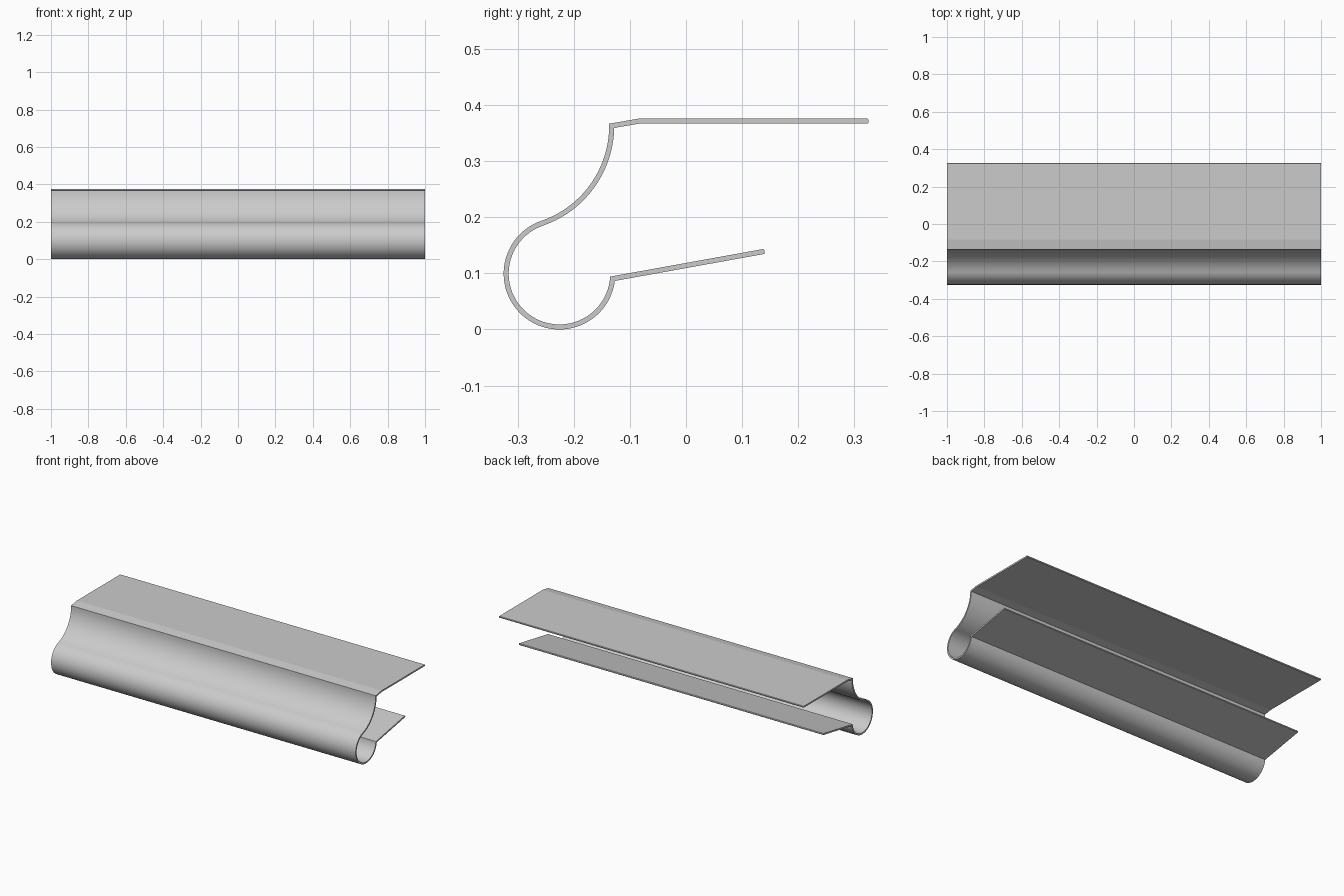
import bpy, bmesh, math
from mathutils import Vector

if "Cube" in bpy.data.objects:
    bpy.data.objects.remove(bpy.data.objects["Cube"])

HALF_LEN, HALF_T = 1.0, 0.0045


def arc(c, r, a0, a1, n):
    """Points on an arc in the (y, z) plane, angles in degrees."""
    return [Vector((c[0] + r * math.cos(math.radians(a0 + (a1 - a0) * i / n)),
                    c[1] + r * math.sin(math.radians(a0 + (a1 - a0) * i / n))))
            for i in range(n + 1)]


# Centre line: top flange, lip, concave cove tangent to the round bead, lower flange
bead_c, bead_r = (-0.2255, 0.0995), 0.095
tilt = 18.98
tip_z = 0.363
span = (tip_z - bead_c[1]) / math.cos(math.radians(tilt))
cove_r = span - bead_r
cove_c = (bead_c[0] - span * math.sin(math.radians(tilt)), tip_z)

path = [Vector((0.325, 0.3715)), Vector((0.3235, 0.3715)), Vector((-0.083, 0.3715))]
path += arc(cove_c, cove_r, 0, -(90 - tilt), 28)
path += arc(bead_c, bead_r, 90 + tilt, 354.5, 64)[1:]
path += [Vector((0.1385, 0.1390)), Vector((0.140, 0.1393))]


def offset(pts, i):
    """Mitred sideways offset of path point i by half the sheet thickness."""
    dirs = [(pts[j + 1] - pts[j]).normalized()
            for j in (i - 1, i) if 0 <= j < len(pts) - 1]
    normals = [Vector((-d.y, d.x)) for d in dirs]
    m = (normals[0] + normals[-1]).normalized()
    width = HALF_T * (0.65 if i in (0, len(pts) - 1) else 1)  # eased free edges
    return m * width / m.dot(normals[0])


# Extrude the thickened outline along x
bm = bmesh.new()
rings = []
for i, p in enumerate(path):
    o = offset(path, i)
    rings.append([bm.verts.new((x, q.x, q.y)) for x, q in
                  ((-HALF_LEN, p + o), (HALF_LEN, p + o),
                   (HALF_LEN, p - o), (-HALF_LEN, p - o))])
for a, b in zip(rings, rings[1:]):
    for k in range(4):
        n = (k + 1) % 4
        bm.faces.new((a[k], a[n], b[n], b[k]))
bm.faces.new(rings[0])
bm.faces.new(rings[-1])
bmesh.ops.recalc_face_normals(bm, faces=bm.faces)

mesh = bpy.data.meshes.new("edge_trim_profile")
bm.to_mesh(mesh)
bm.free()
obj = bpy.data.objects.new("edge_trim_profile", mesh)
bpy.context.collection.objects.link(obj)
bpy.context.view_layer.objects.active = obj
obj.select_set(True)
bpy.ops.object.shade_smooth_by_angle(angle=math.radians(9))
